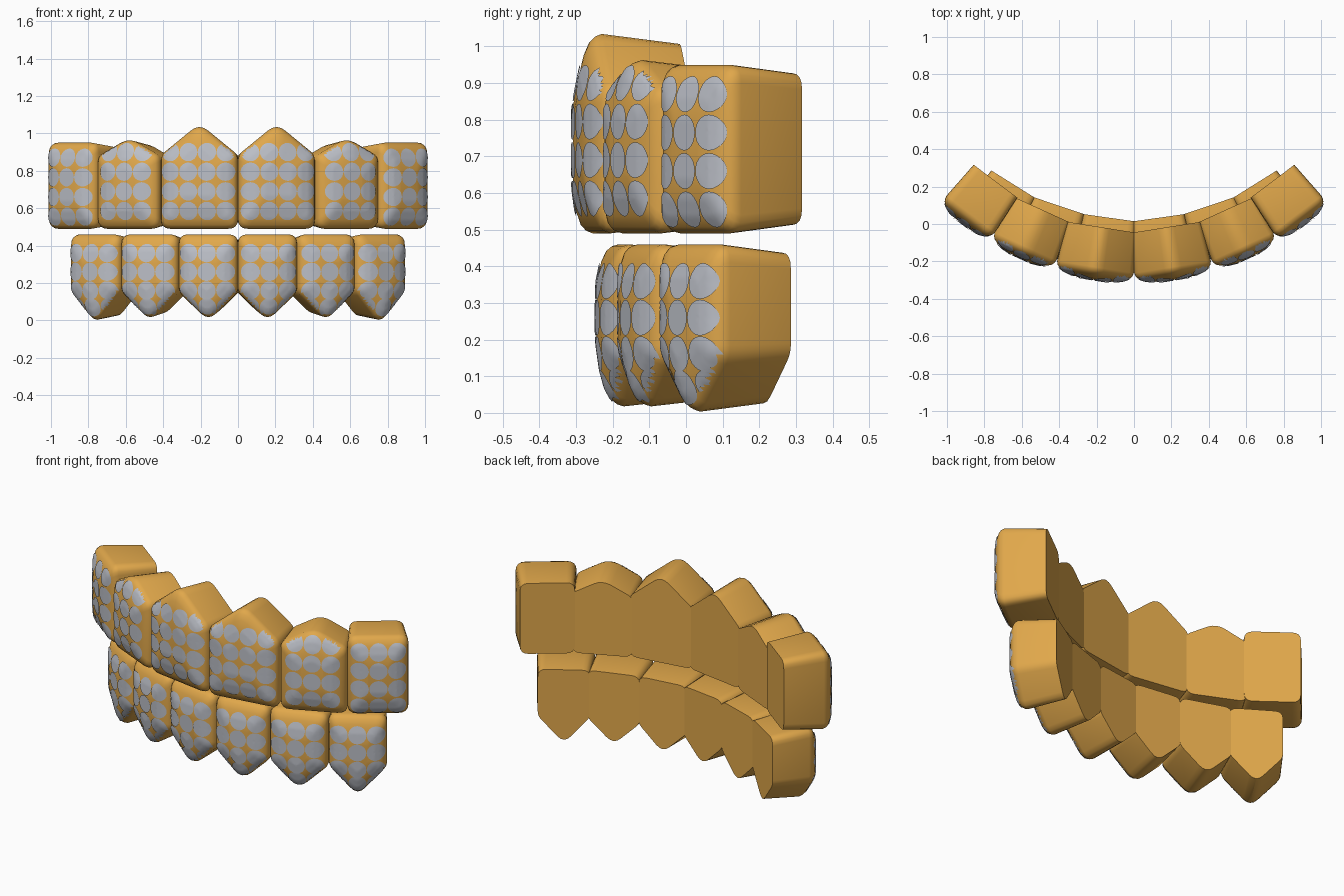
import bpy, bmesh, math
from mathutils import Vector, Matrix
from mathutils.bvhtree import BVHTree

if "Cube" in bpy.data.objects:
    bpy.data.objects.remove(bpy.data.objects["Cube"])


def material(name, rgb):
    m = bpy.data.materials.new(name)
    m.diffuse_color = (*rgb, 1)
    m.use_nodes = True
    m.node_tree.nodes["Principled BSDF"].inputs["Base Color"].default_value = m.diffuse_color
    return m


GOLD = material("gold", (0.75, 0.39, 0.07))
STONE = material("pale_grey_stone", (0.50, 0.52, 0.57))

# Loft rings of one tooth: (outline scale, depth), from the back to the domed front
RINGS = [(0.90, None), (1.0, 0.0), (0.975, -0.018), (0.925, -0.032),
         (0.80, -0.047), (0.60, -0.060), (0.35, -0.068)]


def rounded(corners, steps=5):
    """Outline with every corner (x, z, cut) replaced by a small curve."""
    pts = []
    n = len(corners)
    for i, (x, z, r) in enumerate(corners):
        c = Vector((x, z))
        a = c + (Vector(corners[i - 1][:2]) - c).normalized() * r
        b = c + (Vector(corners[(i + 1) % n][:2]) - c).normalized() * r
        for k in range(steps):
            t = k / (steps - 1)
            pts.append(a * (1 - t) ** 2 + c * 2 * t * (1 - t) + b * t * t)
    return pts


def outline(width, edge, shoulder, tip):
    """Flat biting edge, straight sides and a pointed (or square) gum end."""
    h = width / 2
    s = 0.05
    if tip is None:
        return rounded([(-h, edge, s), (h, edge, s), (h, shoulder, s), (-h, shoulder, s)])
    return rounded([(-h, edge, s), (h, edge, s), (h, shoulder, 0.03),
                    (0, tip, 0.06), (-h, shoulder, 0.03)])


def tooth_mesh(pts, depth):
    bm = bmesh.new()
    zs = [p.y for p in pts]
    zc = (min(zs) + max(zs)) / 2
    loops = []
    for s, d in RINGS:
        y = depth if d is None else d
        loops.append([bm.verts.new((p.x * s, y, zc + (p.y - zc) * s)) for p in pts])
    n = len(pts)
    for a, b in zip(loops, loops[1:]):
        for i in range(n):
            bm.faces.new((a[i], a[(i + 1) % n], b[(i + 1) % n], b[i]))
    bm.faces.new(loops[0])
    bm.faces.new(loops[-1])
    bmesh.ops.recalc_face_normals(bm, faces=bm.faces)
    return bm


def stone_mesh(tooth, columns, rows, radius=0.049, pitch=0.1):
    """Thin round plates that follow the domed front of the tooth."""
    tree = BVHTree.FromBMesh(tooth)
    bm = bmesh.new()
    sides, rings = 24, 5

    def drop(x, z):
        hit = tree.ray_cast(Vector((x, -1, z)), Vector((0, 1, 0)))[0]
        if hit is None or hit.y > -0.008:
            return None
        return bm.verts.new((x, hit.y - 0.005, z))

    for c in range(columns):
        for z in rows:
            x = (c - (columns - 1) / 2) * pitch
            centre = drop(x, z)
            grid = []
            for k in range(1, rings + 1):
                r = radius * k / rings
                grid.append([drop(x + r * math.cos(2 * math.pi * j / sides),
                                  z + r * math.sin(2 * math.pi * j / sides))
                             for j in range(sides)])
            for j in range(sides):
                q = (j + 1) % sides
                faces = [(centre, grid[0][j], grid[0][q])]
                faces += [(a[j], b[j], b[q], a[q]) for a, b in zip(grid, grid[1:])]
                for f in faces:
                    if all(f):
                        bm.faces.new(f)
    loose = [v for v in bm.verts if not v.link_faces]
    bmesh.ops.delete(bm, geom=loose, context='VERTS')
    return bm


def finish(bm, name, mat, matrix, mirrored):
    bm = bm.copy()
    bm.transform(matrix)
    if mirrored:
        bmesh.ops.reverse_faces(bm, faces=bm.faces)
    me = bpy.data.meshes.new(name)
    bm.to_mesh(me)
    bm.free()
    me.materials.append(mat)
    me.shade_smooth()
    me.set_sharp_from_angle(angle=math.radians(30))
    bpy.context.collection.objects.link(bpy.data.objects.new(name, me))


UP = (0.90, 0.795, 0.69, 0.585)
UP_END = (0.87, 0.765, 0.66, 0.555)
LOW = (0.36, 0.26, 0.16, 0.07)

# name, centre x, y, turn, width, edge z, shoulder z, tip z, depth, columns, rows
TEETH = [
    ("upper_centre_tooth", 0.206, -0.23, 9, 0.415, 0.49, 0.885, 1.053, 0.215, 4, UP),
    ("upper_side_tooth", 0.58, -0.12, 24.4, 0.362, 0.49, 0.88, 0.977, 0.215, 3, UP),
    ("upper_end_tooth", 0.873, 0.053, 37, 0.325, 0.49, 0.95, None, 0.22, 3, UP_END),
    ("lower_centre_tooth", 0.158, -0.17, 8, 0.318, 0.46, 0.15, -0.003, 0.205, 3, LOW),
    ("lower_side_tooth", 0.468, -0.096, 18.6, 0.322, 0.46, 0.15, -0.003, 0.205, 3, LOW),
    ("lower_end_tooth", 0.753, 0.038, 32, 0.312, 0.46, 0.155, -0.019, 0.205, 3, LOW),
]

# Build each tooth once, then place it on the right and mirrored on the left
for name, x, y, turn, w, edge, shoulder, tip, depth, cols, rows in TEETH:
    tooth = tooth_mesh(outline(w, edge, shoulder, tip), depth)
    stones = stone_mesh(tooth, cols, rows)
    place = Matrix.Translation((x, y, 0)) @ Matrix.Rotation(math.radians(turn), 4, 'Z')
    for side, sx in (("right", 1), ("left", -1)):
        m = Matrix.Diagonal((sx, 1, 1, 1)) @ place
        finish(tooth, name + "_" + side, GOLD, m, sx < 0)
        finish(stones, name + "_stones_" + side, STONE, m, sx < 0)
    tooth.free()
    stones.free()
